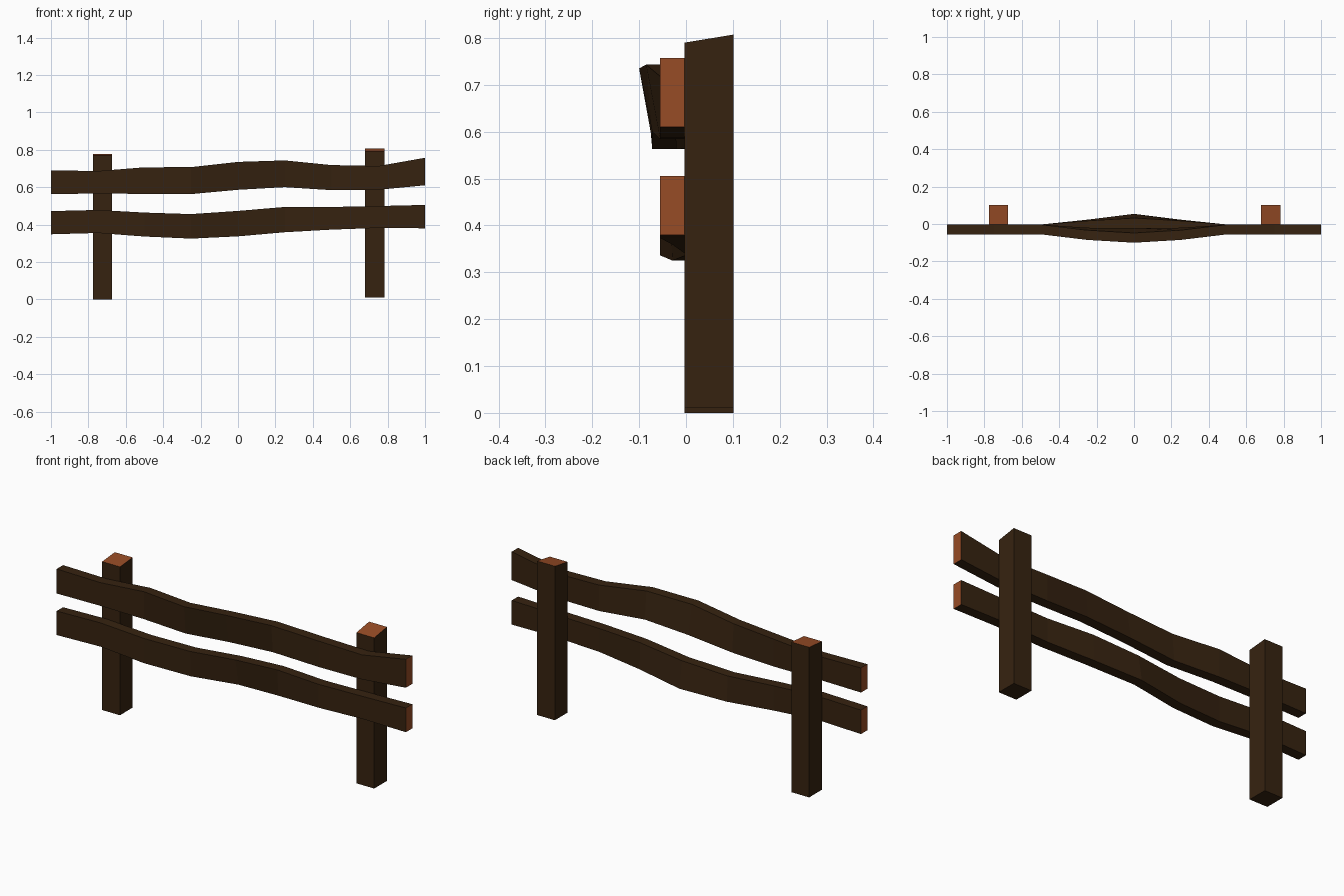
import bpy, bmesh

if "Cube" in bpy.data.objects:
    bpy.data.objects.remove(bpy.data.objects["Cube"])


def material(name, rgb):
    m = bpy.data.materials.new(name)
    m.diffuse_color = (*rgb, 1)
    m.use_nodes = True
    m.node_tree.nodes["Principled BSDF"].inputs["Base Color"].default_value = m.diffuse_color
    return m


BARK = material("dark bark brown", (0.037, 0.0165, 0.0052))
CUT = material("cut wood orange", (0.31, 0.072, 0.019))


def loft(name, sections, cut_ends):
    """Skin four-cornered sections; cut_ends says which end caps show cut wood."""
    bm = bmesh.new()
    rings = [[bm.verts.new(p) for p in s] for s in sections]
    for a, b in zip(rings, rings[1:]):
        for i in range(4):
            j = (i + 1) % 4
            bm.faces.new((a[i], a[j], b[j], b[i]))
    for ring, cut in zip((rings[0], rings[-1]), cut_ends):
        bm.faces.new(ring).material_index = int(cut)
    bmesh.ops.recalc_face_normals(bm, faces=bm.faces)
    me = bpy.data.meshes.new(name)
    bm.to_mesh(me)
    bm.free()
    me.materials.append(BARK)
    me.materials.append(CUT)
    ob = bpy.data.objects.new(name, me)
    bpy.context.collection.objects.link(ob)


def rail(name, top, bottom, bow_top, bow_bottom):
    """Warped plank with nine stations; bows are y shifts at the middle and quarter points."""
    sections = []
    for i, (zt, zb) in enumerate(zip(top, bottom)):
        x, d = -1 + i * 0.25, abs(i - 4)
        yt = bow_top[d] if d < 2 else 0
        yb = bow_bottom[d] if d < 2 else 0
        sections.append([(x, yb - 0.055, zb), (x, yb - 0.003, zb),
                         (x, yt - 0.003, zt), (x, yt - 0.055, zt)])
    loft(name, sections, (True, True))


def post(name, x0, z0, front, back):
    """Square post with a sloping cut top."""
    x1, y0, y1 = x0 + 0.102, -0.003, 0.101
    corners = ((x0, y0), (x1, y0), (x1, y1), (x0, y1))
    loft(name, [[(x, y, z0) for x, y in corners],
                [(x, y, front if y < 0 else back) for x, y in corners]], (False, True))


# Rails
rail("upper_rail",
     (0.69, 0.686, 0.706, 0.707, 0.735, 0.743, 0.718, 0.713, 0.757),
     (0.563, 0.566, 0.564, 0.563, 0.586, 0.6, 0.584, 0.586, 0.61),
     (-0.045, -0.03), (-0.018, -0.017))
rail("lower_rail",
     (0.472, 0.478, 0.464, 0.456, 0.473, 0.494, 0.494, 0.499, 0.505),
     (0.348, 0.355, 0.336, 0.325, 0.337, 0.359, 0.373, 0.382, 0.38),
     (0.035, 0.02), (0.057, 0.026))

# Posts
post("left_post", -0.776, 0.0, 0.768, 0.777)
post("right_post", 0.68, 0.01, 0.79, 0.807)
